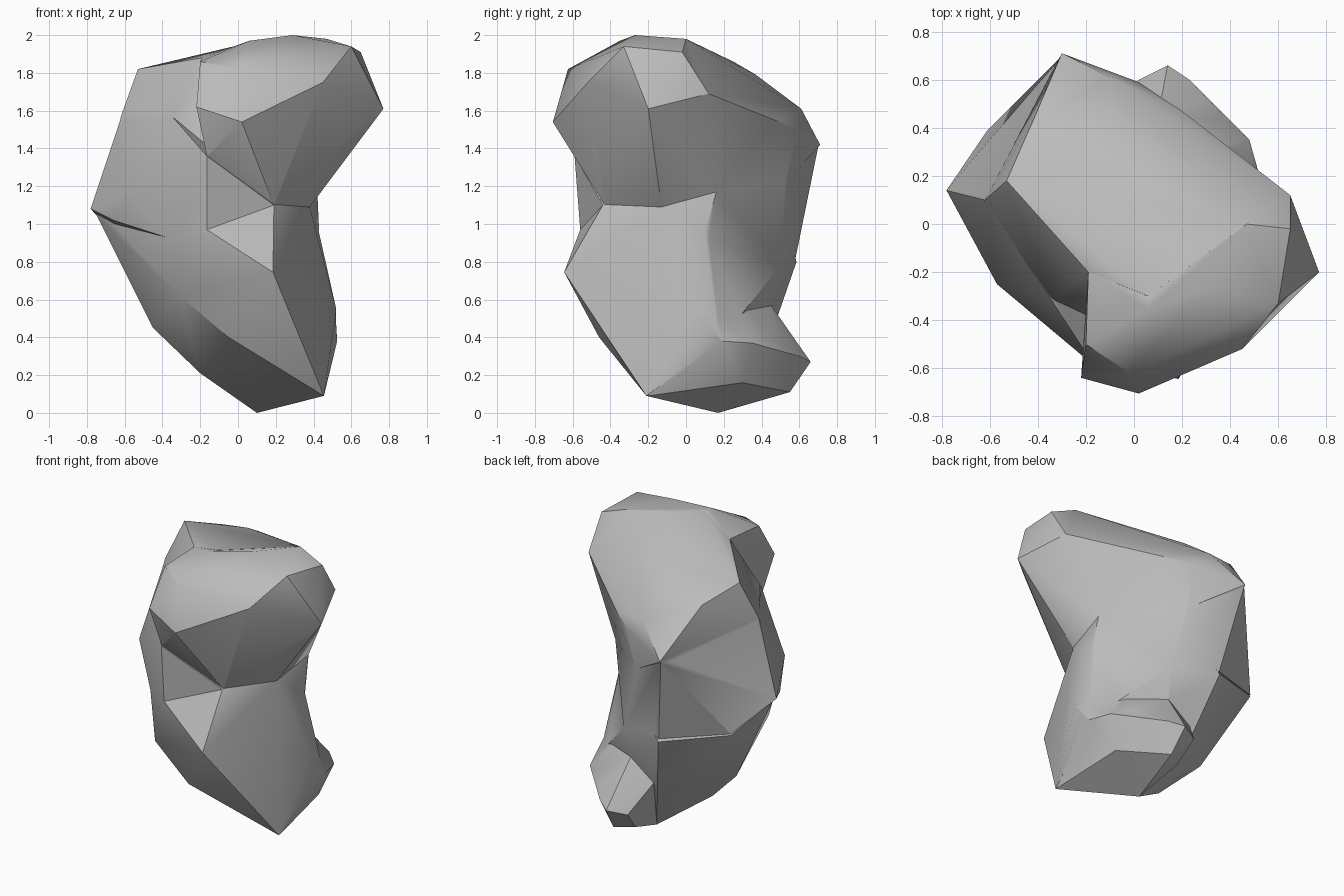
import bpy, bmesh

stone = bpy.data.materials.new("grey stone")
stone.diffuse_color = (0.5, 0.5, 0.5, 1)


def chunk(name, points):
    """Convex faceted lump of stone spanning its corner points."""
    bm = bmesh.new()
    for p in points:
        bm.verts.new(p)
    bmesh.ops.convex_hull(bm, input=bm.verts)
    loose = [v for v in bm.verts if not v.link_faces]
    bmesh.ops.delete(bm, geom=loose, context='VERTS')
    bmesh.ops.recalc_face_normals(bm, faces=bm.faces)
    me = bpy.data.meshes.new(name)
    bm.to_mesh(me)
    bm.free()
    ob = bpy.data.objects.new(name, me)
    me.materials.append(stone)
    bpy.context.collection.objects.link(ob)
    return ob


# overhanging front of the crown, running down to the waist crease
brow = chunk("brow", [
    (.02, -.705, 1.54), (-.22, -.64, 1.62), (-.01, -.625, 1.82), (-.2, -.5, 1.86),
    (.45, -.52, 1.75), (.6, -.33, 1.94), (.65, -.02, 1.91), (.65, .12, 1.69),
    (.77, -.2, 1.61), (.29, -.27, 2), (.06, -.35, 1.97), (.47, 0, 1.98),
    (-.19, -.2, 1.88), (-.165, -.585, 1.36), (.19, -.43, 1.1), (.38, -.13, 1.09),
    (.42, .16, 1.17), (-.1, .1, 1.3)])

# back and left of the crown
crown = chunk("crown", [
    (-.53, .18, 1.82), (-.31, .05, 1.85), (-.19, -.2, 1.88), (-.42, .43, 1.73),
    (-.3, .71, 1.42), (-.1, .61, 1.61), (.2, .47, 1.55), (.02, .59, 1.5),
    (-.1, .25, 1.86), (-.1, .37, 1.79), (.65, .12, 1.69), (.47, 0, 1.98),
    (.06, -.3, 1.96), (-.62, .1, 1.57), (-.66, .05, 1.31), (-.34, -.31, 1.57),
    (-.2, -.4, 1.36), (.42, .16, 1.17), (.01, .53, 1.22), (-.3, .5, 1.15)])

# waist under the crown, with the bulge on the left
waist = chunk("waist", [
    (-.165, -.59, 1.36), (-.165, -.56, .97), (.19, -.44, 1.1), (.38, -.13, 1.09),
    (.42, .16, 1.17), (.43, .1, .95), (.42, .09, .72), (.01, .53, 1.24),
    (.12, .5, .78), (-.2, .58, .82), (-.3, .7, 1.41), (-.78, .14, 1.08),
    (-.61, .39, .89), (-.62, .1, 1.56), (-.57, -.25, 1.17), (-.38, -.4, .93),
    (-.66, -.07, 1.02), (-.34, -.32, 1.56)])

# main lower body tapering to the base
body = chunk("body", [
    (-.165, -.56, .97), (.185, -.645, .745), (.19, -.44, 1.1), (.38, -.13, 1.09),
    (.43, .1, .95), (.42, .09, .71), (0, .53, 1.02), (-.2, .585, .8),
    (.12, .5, .78), (-.61, .39, .88), (-.75, .14, 1.05), (-.5, -.2, .82),
    (-.38, -.4, .93), (-.31, -.45, .62), (-.05, -.46, .4), (.25, -.5, .53),
    (.455, -.21, .09), (.1, .17, 0), (-.2, 0, .21), (-.45, .1, .45),
    (-.1, .45, .41), (.1, .45, .56), (.52, .05, .55), (.52, .18, .38)])

# toe jutting out at the back
toe = chunk("toe", [
    (.14, .66, .27), (.23, .6, .3), (.16, .55, .11), (.05, .47, .11),
    (.29, .52, .36), (.38, .44, .39), (.48, .35, .37), (.525, .19, .38),
    (.515, .06, .55), (.455, -.2, .09), (.1, .17, 0), (-.08, .44, .45),
    (.1, .45, .57), (.3, .25, .64), (.02, .6, .25), (.4, .3, .16)])

# fuse the lumps into one boulder
bpy.context.view_layer.objects.active = body
for part in (waist, crown, brow, toe):
    mod = body.modifiers.new("fuse", 'BOOLEAN')
    mod.operation = 'UNION'
    mod.solver = 'EXACT'
    mod.object = part
    bpy.ops.object.modifier_apply(modifier=mod.name)
    bpy.data.objects.remove(part)
body.name = "boulder"

# soft shading with only the strong creases kept sharp
body.select_set(True)
bpy.ops.object.shade_smooth_by_angle(angle=0.52)
